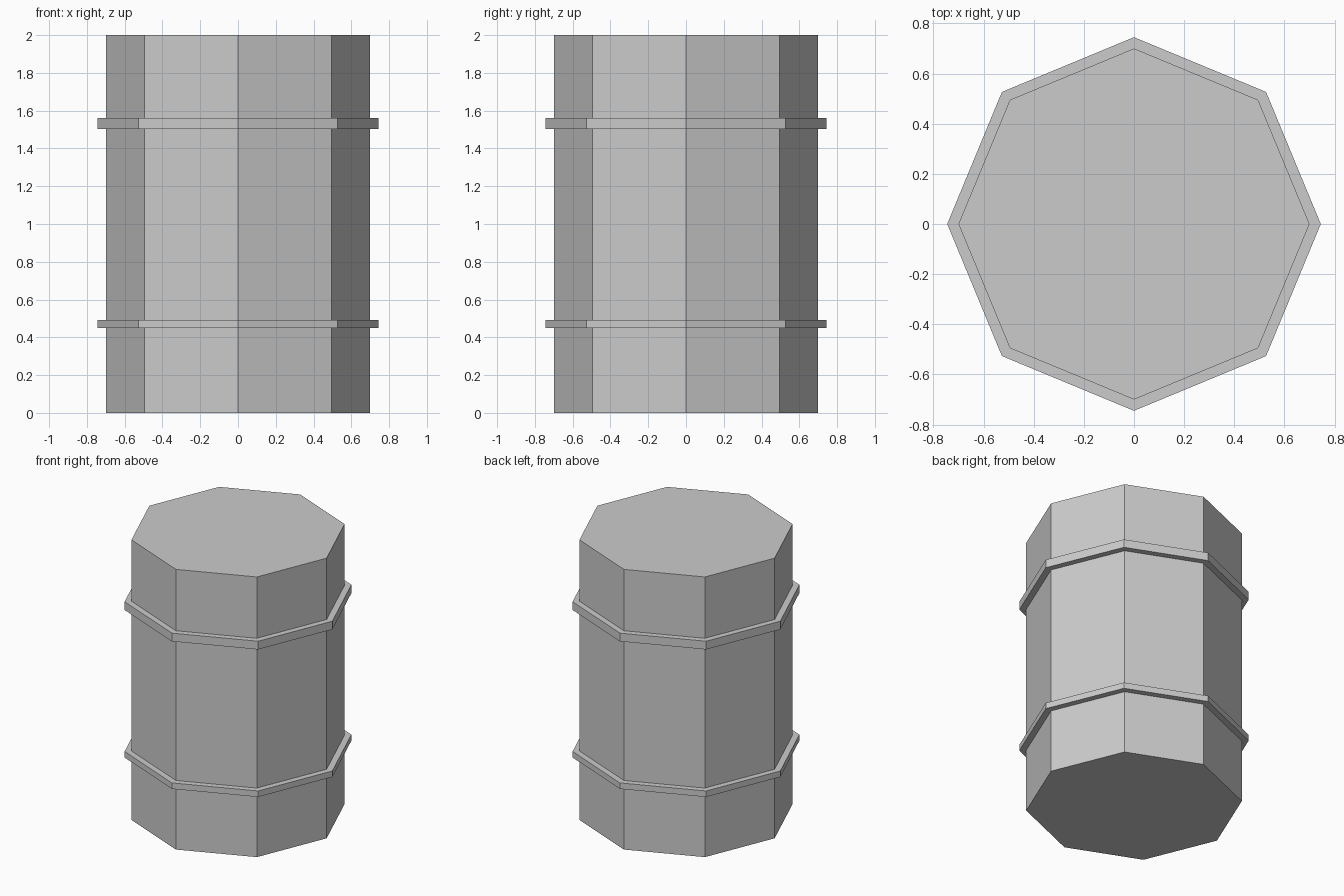
import bpy, bmesh
from math import cos, sin, tau

if "Cube" in bpy.data.objects:
    bpy.data.objects.remove(bpy.data.objects["Cube"])

SIDES = 8
BODY_R, HOOP_R, HEIGHT = 0.70, 0.745, 2.0
HOOPS = [(0.45, 0.493), (1.503, 1.562)]  # bottom and top of each raised hoop

# Barrel profile (radius, height), stepping outward at each hoop
profile = [(BODY_R, 0)]
for low, high in HOOPS:
    profile += [(BODY_R, low), (HOOP_R, low), (HOOP_R, high), (BODY_R, high)]
profile.append((BODY_R, HEIGHT))

# Eight-sided barrel with both hoops, one closed shell
bm = bmesh.new()
rings = [[bm.verts.new((r * cos(tau * i / SIDES), r * sin(tau * i / SIDES), z))
          for i in range(SIDES)] for r, z in profile]
for a, b in zip(rings, rings[1:]):
    for i in range(SIDES):
        j = (i + 1) % SIDES
        bm.faces.new((a[i], a[j], b[j], b[i]))

# Flat bottom and lid
bm.faces.new(rings[0][::-1])
bm.faces.new(rings[-1])

mesh = bpy.data.meshes.new("barrel")
bm.to_mesh(mesh)
bm.free()
bpy.context.collection.objects.link(bpy.data.objects.new("barrel", mesh))
